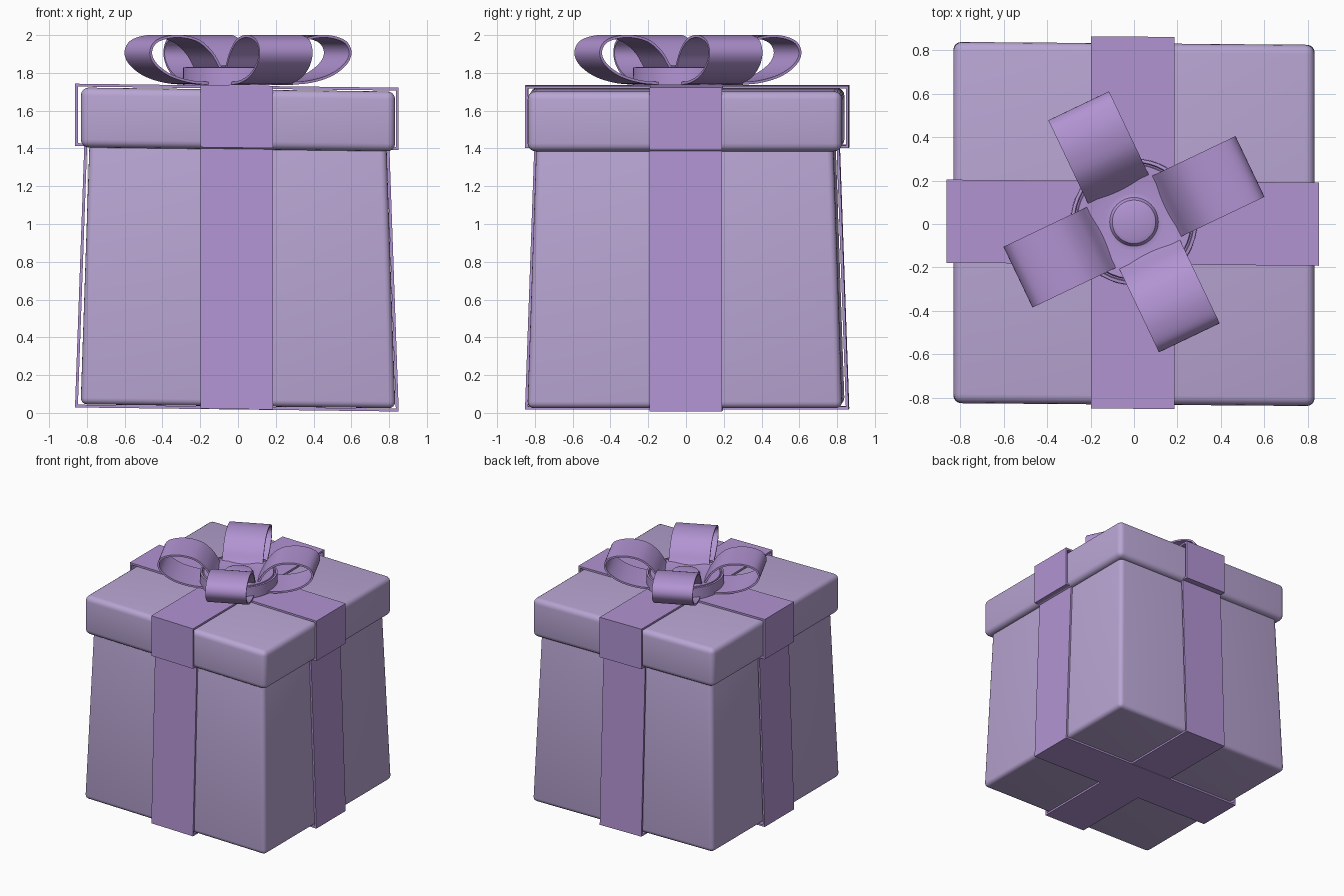
import bpy, bmesh, math
from mathutils import Matrix, Vector

cube = bpy.data.objects.get("Cube")
if cube:
    bpy.data.objects.remove(cube, do_unlink=True)


def material(name, rgb):
    m = bpy.data.materials.new(name)
    m.use_nodes = True
    m.diffuse_color = (*rgb, 1)
    m.node_tree.nodes["Principled BSDF"].inputs["Base Color"].default_value = (*rgb, 1)
    return m


PAPER = material("pale lilac", (0.48, 0.375, 0.65))
RIBBON = material("ribbon purple", (0.445, 0.295, 0.65))

# The box leans very slightly towards its left
LEAN = Matrix.Identity(4)
LEAN[2][0] = -0.0125
LEAN[1][0] = -0.008


def finish(name, bm, mat, matrix=None):
    bmesh.ops.recalc_face_normals(bm, faces=bm.faces)
    if matrix:
        bm.transform(matrix)
    mesh = bpy.data.meshes.new(name)
    bm.to_mesh(mesh)
    bm.free()
    mesh.materials.append(mat)
    ob = bpy.data.objects.new(name, mesh)
    bpy.context.collection.objects.link(ob)
    bpy.ops.object.select_all(action='DESELECT')
    ob.select_set(True)
    bpy.context.view_layer.objects.active = ob
    bpy.ops.object.shade_smooth_by_angle(angle=math.radians(35))
    return ob


def rounded_box(name, low, high, z0, z1, radius):
    """Square block with half sizes low and high, and rounded edges."""
    bm = bmesh.new()
    bmesh.ops.create_cube(bm, size=2)
    for v in bm.verts:
        half = high if v.co.z > 0 else low
        v.co = (v.co.x * half, v.co.y * half, z1 if v.co.z > 0 else z0)
    bmesh.ops.bevel(bm, geom=bm.edges[:], offset=radius, segments=4,
                    profile=0.5, affect='EDGES')
    return finish(name, bm, PAPER, LEAN)


def inset(points, t):
    """Offset a closed counter-clockwise outline inwards."""
    result = []
    for i, p in enumerate(points):
        a = (p - points[i - 1]).normalized()
        b = (points[(i + 1) % len(points)] - p).normalized()
        na, nb = Vector((-a.y, a.x)), Vector((-b.y, b.x))
        result.append(p + (na + nb) * t / max(0.4, 1 + na.dot(nb)))
    return result


def strip(name, outline, width, thickness, matrix):
    """Closed ribbon following an outline in the xz plane."""
    bm = bmesh.new()
    rings = []
    for pts, side in ((outline, -1), (outline, 1),
                      (inset(outline, thickness), 1), (inset(outline, thickness), -1)):
        rings.append([bm.verts.new((p.x, side * width / 2, p.y)) for p in pts])
    n = len(outline)
    for r in range(4):
        a, b = rings[r], rings[(r + 1) % 4]
        for i in range(n):
            j = (i + 1) % n
            bm.faces.new((a[i], a[j], b[j], b[i]))
    return finish(name, bm, RIBBON, matrix)


def smooth_path(points, steps=5):
    """Catmull-Rom curve through open control points."""
    p = [points[0]] + points + [points[-1]]
    out = []
    for i in range(1, len(p) - 2):
        a, b, c, d = p[i - 1:i + 3]
        for s in range(steps):
            t = s / steps
            out.append(0.5 * (2 * b + (c - a) * t + (2 * a - 5 * b + 4 * c - d) * t ** 2
                              + (3 * b - a - 3 * c + d) * t ** 3))
    return out + [points[-1]]


# Tapered body and overhanging lid
rounded_box("box_body", 0.833, 0.785, 0.035, 1.46, 0.035)
rounded_box("box_lid", 0.832, 0.832, 1.395, 1.712, 0.042)

# Two ribbons wrapped round the box, stepping out over the lid
half = [(0.857, 0.018), (0.808, 1.402), (0.857, 1.402), (0.857, 1.732)]
band = [Vector(p) for p in half] + [Vector((-x, z)) for x, z in reversed(half)]
for name, angle, lift in (("ribbon_side_to_side", 0, 0), ("ribbon_front_to_back", 90, 0.002)):
    turn = Matrix.Translation((-0.006, 0.006, lift)) @ Matrix.Rotation(math.radians(angle), 4, 'Z')
    strip(name, band, 0.383, 0.015, LEAN @ turn)

# Four bow loops
loop = smooth_path([Vector(p) for p in (
    (0.04, 1.737), (0.2, 1.738), (0.34, 1.745), (0.47, 1.78), (0.56, 1.84),
    (0.592, 1.905), (0.565, 1.965), (0.49, 1.995), (0.4, 2.0), (0.3, 1.975),
    (0.22, 1.91), (0.165, 1.825), (0.11, 1.77), (0.05, 1.755))])
for k in range(4):
    turn = Matrix.Translation((0, 0.01, 0)) @ Matrix.Rotation(math.radians(25.5 + 90 * k), 4, 'Z')
    strip(f"bow_loop_{k + 1}", loop, 0.31, 0.014, turn)

# Round bow centre with a raised button
bm = bmesh.new()
profile = [(0, 1.842), (0.082, 1.842), (0.1, 1.835), (0.112, 1.815), (0.135, 1.81),
           (0.2, 1.828), (0.262, 1.828), (0.266, 1.815), (0.272, 1.815),
           (0.276, 1.83), (0.29, 1.828), (0.292, 1.735), (0, 1.735)]
verts = [bm.verts.new((r, 0, z)) for r, z in profile]
edges = [bm.edges.new(pair) for pair in zip(verts, verts[1:])]
bmesh.ops.spin(bm, geom=verts + edges, cent=(0, 0, 0), axis=(0, 0, 1),
               angle=math.tau, steps=48, use_duplicate=False)
bmesh.ops.remove_doubles(bm, verts=bm.verts, dist=0.0005)
finish("bow_centre", bm, RIBBON, Matrix.Translation((0, 0.01, 0)))
